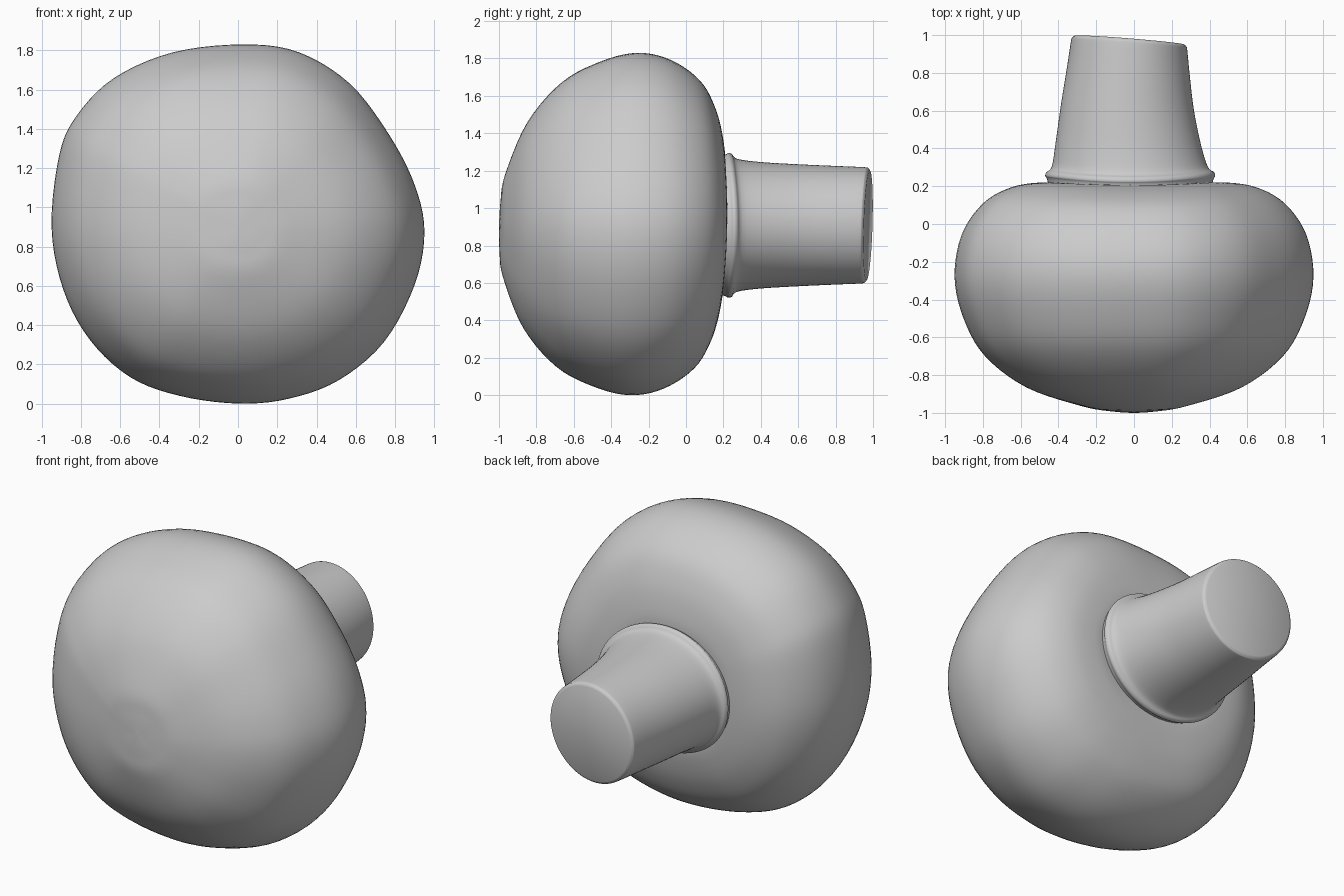
import bpy, bmesh, math
from mathutils import Vector

if "Cube" in bpy.data.objects:
    bpy.data.objects.remove(bpy.data.objects["Cube"])


def spline(pts, steps, closed=False):
    """Catmull-Rom samples through points of any dimension."""
    p = [Vector(q) for q in pts]
    n = len(p)
    get = (lambda i: p[i % n]) if closed else (lambda i: p[max(0, min(n - 1, i))])
    out = []
    for i in range(n if closed else n - 1):
        a, b, c, d = get(i - 1), get(i), get(i + 1), get(i + 2)
        for k in range(steps):
            t = k / steps
            out.append(0.5 * (2 * b + (c - a) * t + (2 * a - 5 * b + 4 * c - d) * t * t
                              + (3 * b - a - 3 * c + d) * t ** 3))
    if not closed:
        out.append(p[-1])
    return out


def loft(name, rings):
    """Skin a list of equal closed rings; collapsed rings become poles."""
    bm = bmesh.new()
    vs = [[bm.verts.new(co) for co in r] for r in rings]
    n = len(vs[0])
    for a, b in zip(vs, vs[1:]):
        for i in range(n):
            j = (i + 1) % n
            bm.faces.new((a[i], a[j], b[j], b[i]))
    bmesh.ops.remove_doubles(bm, verts=bm.verts, dist=1e-5)
    # open rings get a flat lid
    edges = [e for e in bm.edges if e.is_boundary]
    if edges:
        bmesh.ops.holes_fill(bm, edges=edges, sides=0)
    bmesh.ops.recalc_face_normals(bm, faces=bm.faces)
    me = bpy.data.meshes.new(name)
    bm.to_mesh(me)
    bm.free()
    ob = bpy.data.objects.new(name, me)
    bpy.context.collection.objects.link(ob)
    bpy.ops.object.select_all(action='DESELECT')
    ob.select_set(True)
    bpy.context.view_layer.objects.active = ob
    bpy.ops.object.shade_smooth_by_angle(angle=math.radians(40))
    return ob


# Cap: irregular front outline scaled along a domed profile
outline = spline([
    (0.03, 1.83), (0.31, 1.79), (0.57, 1.63), (0.77, 1.37), (0.90, 1.115),
    (0.95, 0.875), (0.90, 0.605), (0.745, 0.315), (0.515, 0.12), (0.26, 0.025),
    (0.0, 0.0), (-0.30, 0.04), (-0.55, 0.135), (-0.755, 0.325), (-0.89, 0.58),
    (-0.95, 0.90), (-0.91, 1.27), (-0.82, 1.47), (-0.63, 1.66), (-0.33, 1.79)], 5, True)
# (scale, y on the sides, y at top and bottom)
profile = spline([
    (0, -1.0, -1.0), (0.14, -0.99, -0.995), (0.3, -0.962, -0.973), (0.6, -0.865, -0.86),
    (0.83, -0.70, -0.68), (0.95, -0.50, -0.475), (1.0, -0.28, -0.28), (0.96, -0.055, -0.10),
    (0.84, 0.11, 0.06), (0.68, 0.195, 0.145), (0.5, 0.22, 0.19), (0.35, 0.21, 0.2),
    (0, 0.2, 0.2)], 5)
centre = Vector((0, 0.9))
rings = []
for t, ys, yp in profile:
    ring = []
    for p in outline:
        d = p - centre
        w = d.x ** 2 / d.length_squared
        q = centre + d * t
        ring.append((q.x, ys * w + yp * (1 - w) + 0.02 * d.y * t, q.y))
    rings.append(ring)
loft("cap", rings)

# Stem: tapered oval with a rolled collar and a slanted cut end
sections = spline([
    (0.12, -0.02, 0.42, 0.36), (0.205, -0.02, 0.44, 0.377), (0.225, -0.02, 0.45, 0.387),
    (0.245, -0.02, 0.443, 0.382), (0.275, -0.022, 0.413, 0.355), (0.4, -0.03, 0.385, 0.338),
    (0.6, -0.035, 0.352, 0.326), (0.8, -0.03, 0.325, 0.317), (0.94, -0.026, 0.308, 0.311),
    (0.962, -0.025, 0.302, 0.306), (0.972, -0.025, 0.288, 0.293)], 4)
rings = []
for y, cx, rx, rz in sections:
    slant = max(0, (y - 0.25) / 0.72)
    ring = []
    for i in range(80):
        a = math.tau * i / 80
        x, z = cx + rx * math.cos(a), rz * math.sin(a)
        dy = (1 - slant) * 0.03 * math.cos(a) ** 2 + slant * (0.03 * z - 0.08 * x)
        ring.append((x, y + dy, 0.908 + z))
    rings.append(ring)
loft("stem", rings)
